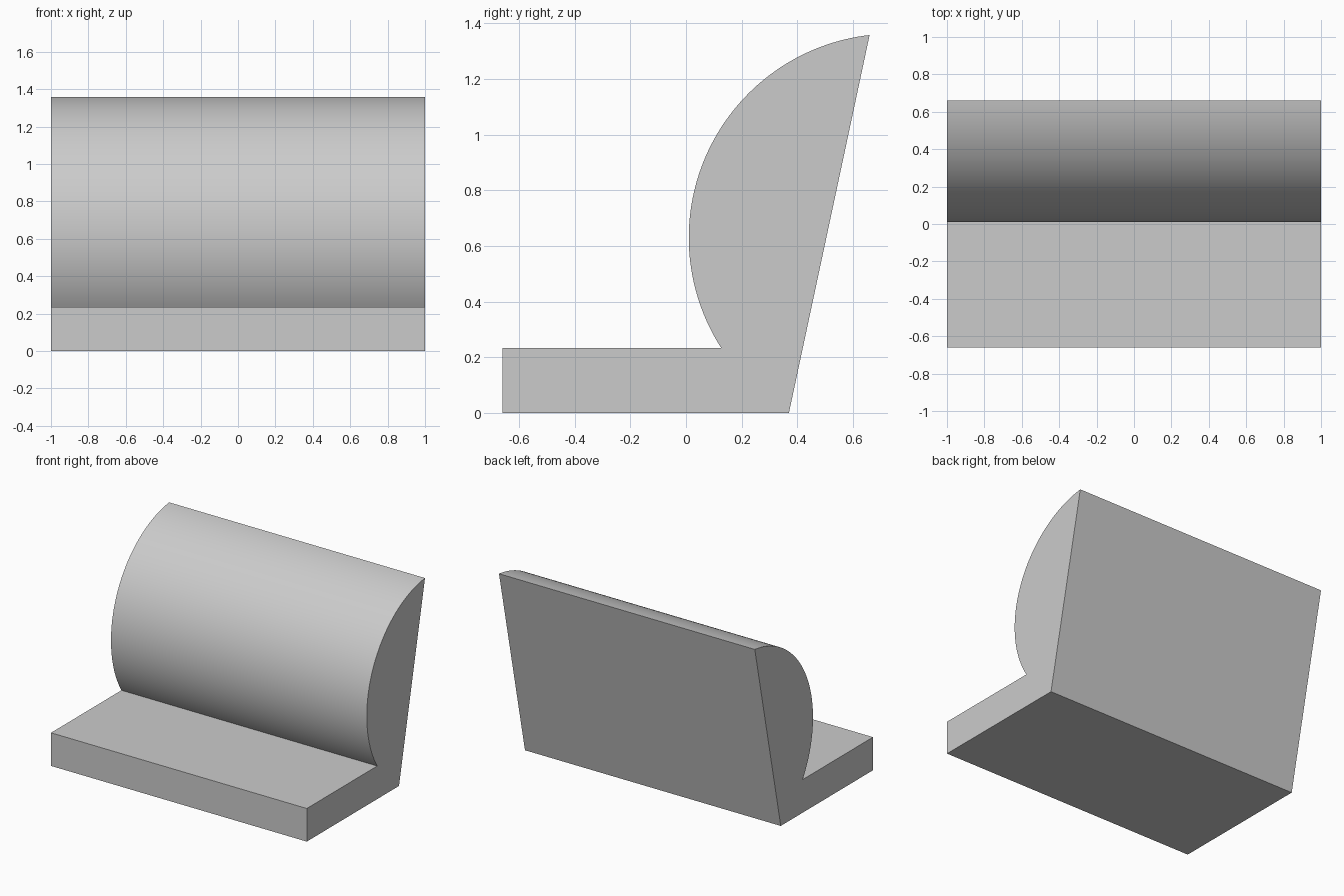
import bpy, bmesh, math
from mathutils import Vector

cube = bpy.data.objects.get("Cube")
if cube:
    bpy.data.objects.remove(cube, do_unlink=True)

# Single grey material
grey = bpy.data.materials.new("light_grey")
grey.use_nodes = True
colour = (0.6, 0.6, 0.6, 1)
grey.diffuse_color = colour
grey.node_tree.nodes["Principled BSDF"].inputs["Base Color"].default_value = colour

# Side profile (y, z): flat seat slab, bulging front arc, leaning flat back
seat_front, seat_top, back_foot = -0.66, 0.234, 0.37
centre, radius = (0.743, 0.63), 0.733
start = math.pi + math.asin((centre[1] - seat_top) / radius)
end = math.acos((0.66 - centre[0]) / radius)
steps = 64
arc = []
for i in range(steps + 1):
    a = start + (end - start) * i / steps
    arc.append((centre[0] + radius * math.cos(a), centre[1] + radius * math.sin(a)))
profile = [(back_foot, 0), (seat_front, 0), (seat_front, seat_top)] + arc

# Extrude the profile across the full width
bm = bmesh.new()
face = bm.faces.new([bm.verts.new((-1, y, z)) for y, z in profile])
extruded = bmesh.ops.extrude_face_region(bm, geom=[face])
moved = [v for v in extruded["geom"] if isinstance(v, bmesh.types.BMVert)]
bmesh.ops.translate(bm, verts=moved, vec=Vector((2, 0, 0)))
bmesh.ops.recalc_face_normals(bm, faces=bm.faces)
mesh = bpy.data.meshes.new("seat_with_curved_back")
bm.to_mesh(mesh)
bm.free()
mesh.materials.append(grey)

seat = bpy.data.objects.new("seat_with_curved_back", mesh)
bpy.context.collection.objects.link(seat)

# Smooth the arc, keep the corners sharp
bpy.ops.object.select_all(action="DESELECT")
seat.select_set(True)
bpy.context.view_layer.objects.active = seat
bpy.ops.object.shade_smooth_by_angle(angle=math.radians(30))
